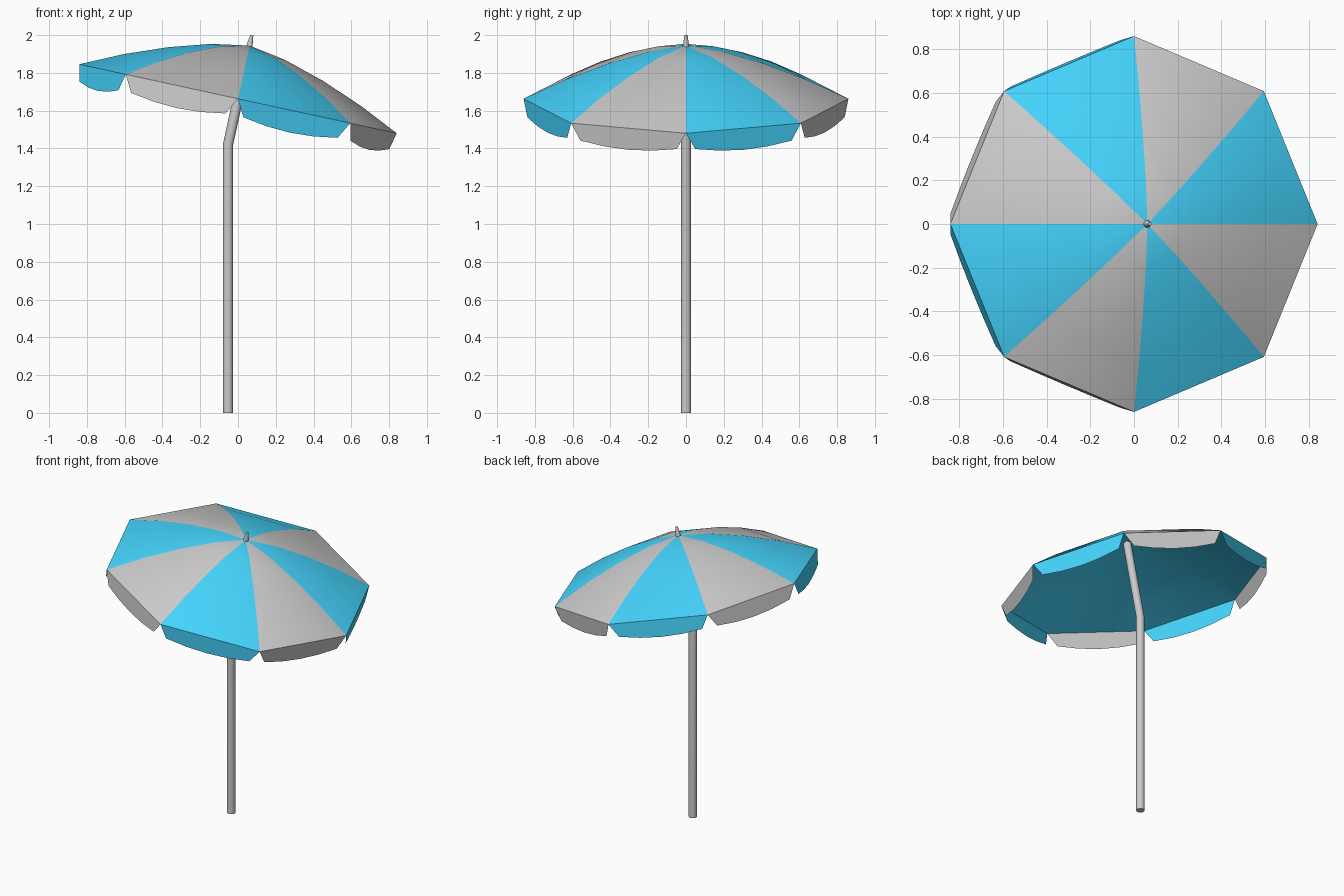
import bpy, bmesh, math
from mathutils import Matrix, Vector

if "Cube" in bpy.data.objects:
    bpy.data.objects.remove(bpy.data.objects["Cube"])

N, R = 8, 0.86
TILT = Matrix.Translation((0, 0, 1.663)) @ Matrix.Rotation(math.radians(12.26), 4, 'Y')
blue = bpy.data.materials.new("blue_cloth")
blue.diffuse_color = (0.06, 0.67, 1.0, 1)
blue.use_nodes = True
blue.node_tree.nodes["Principled BSDF"].inputs["Base Color"].default_value = blue.diffuse_color
grey = bpy.data.materials.new("grey_cloth")
grey.diffuse_color = (0.8, 0.8, 0.8, 1)
grey.use_nodes = True
grey.node_tree.nodes["Principled BSDF"].inputs["Base Color"].default_value = grey.diffuse_color


def finish(name, bm, mats=(), smooth=True):
    me = bpy.data.meshes.new(name)
    bm.to_mesh(me)
    bm.free()
    ob = bpy.data.objects.new(name, me)
    bpy.context.collection.objects.link(ob)
    for m in mats:
        me.materials.append(m)
    if smooth:
        bpy.ops.object.select_all(action='DESELECT')
        ob.select_set(True)
        bpy.context.view_layer.objects.active = ob
        bpy.ops.object.shade_smooth_by_angle(angle=math.radians(35))
    return ob


def rib(i, r, h):
    a = 2 * math.pi * i / N
    return Vector((r * math.cos(a), r * math.sin(a), h))


def dome(name, drop, mats, flip):
    # eight panels stretched between curved ribs
    prof = [(0.2, 0.254), (0.42, 0.188), (0.64, 0.103), (R, 0)]
    bm = bmesh.new()
    top = bm.verts.new((0, 0, 0.288 - drop))
    cols = [[bm.verts.new(rib(i, r, h - (drop if r < R else 0))) for r, h in prof]
            for i in range(N)]
    for i in range(N):
        a, b = cols[i], cols[(i + 1) % N]
        faces = [bm.faces.new((top, a[0], b[0]))]
        for k in range(len(prof) - 1):
            faces.append(bm.faces.new((a[k], a[k + 1], b[k + 1], b[k])))
        for f in faces:
            f.material_index = i % len(mats)
            if flip:
                f.normal_flip()
    bm.transform(TILT)
    return finish(name, bm, mats)


dome("canopy", 0, (blue, grey), False)
dome("canopy_lining", 0.006, (blue,), True)

# hanging flaps with a scalloped lower edge
bm = bmesh.new()
depths = [0.09, 0.11, 0.117, 0.11, 0.09]
for i in range(N):
    p, q = rib(i, R, 0), rib(i + 1, R, 0)
    inset = 0.053 / (q - p).length
    low = []
    for k, d in enumerate(depths):
        t = inset + (1 - 2 * inset) * k / (len(depths) - 1)
        low.append(bm.verts.new(p.lerp(q, t) - Vector((0, 0, d))))
    f = bm.faces.new([bm.verts.new(p)] + low + [bm.verts.new(q)])
    f.material_index = i % 2
bm.transform(TILT)
finish("valance", bm, (blue, grey), smooth=False)


def tube(name, rings, sides=12):
    # rings: (centre, radius, lean angle)
    bm = bmesh.new()
    loops = []
    for c, r, lean in rings:
        m = Matrix.Translation(c) @ Matrix.Rotation(lean, 4, 'Y')
        loops.append([bm.verts.new(m @ Vector((r * math.cos(2 * math.pi * j / sides),
                                               r * math.sin(2 * math.pi * j / sides), 0)))
                      for j in range(sides)])
    for a, b in zip(loops, loops[1:]):
        for j in range(sides):
            n = (j + 1) % sides
            bm.faces.new((a[j], a[n], b[n], b[j]))
    bm.faces.new(loops[0][::-1])
    bm.faces.new(loops[-1])
    return finish(name, bm)


# bent pole and pointed finial
lean = math.radians(12.26)
tube("pole", [(Vector((-0.053, 0, 0)), 0.027, 0),
              (TILT @ Vector((0, 0, -0.247)), 0.027, lean / 2),
              (TILT @ Vector((0, 0, 0.27)), 0.027, lean)])
tube("finial", [(TILT @ Vector((0, 0, 0.27)), 0.019, lean),
                (TILT @ Vector((0, 0, 0.345)), 0.008, lean)])
